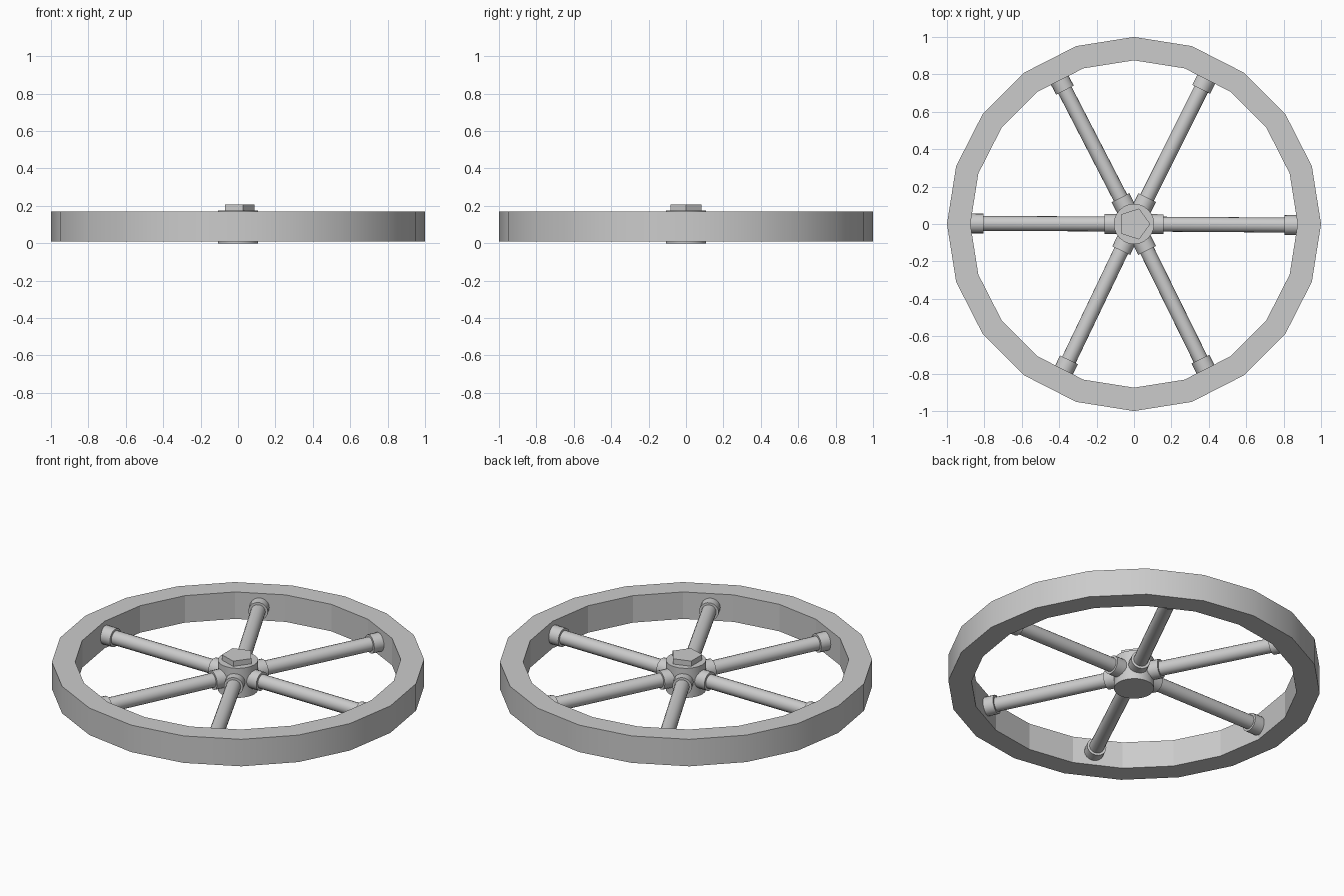
import bpy, bmesh
from math import radians, cos, sin, pi
from mathutils import Vector

if "Cube" in bpy.data.objects:
    bpy.data.objects.remove(bpy.data.objects["Cube"])

MID = 0.09  # height of the spoke axis


def finish(name, bm, smooth=True):
    bmesh.ops.recalc_face_normals(bm, faces=bm.faces)
    me = bpy.data.meshes.new(name)
    bm.to_mesh(me)
    bm.free()
    ob = bpy.data.objects.new(name, me)
    bpy.context.collection.objects.link(ob)
    if smooth:
        bpy.ops.object.select_all(action='DESELECT')
        ob.select_set(True)
        bpy.context.view_layer.objects.active = ob
        bpy.ops.object.shade_smooth_by_angle(angle=radians(35))
    return ob


def lathe(name, profile, sides, closed=False, smooth=True):
    bm = bmesh.new()
    rings = [[bm.verts.new((r * cos(2 * pi * i / sides), r * sin(2 * pi * i / sides), z))
              for i in range(sides)] for r, z in profile]
    pairs = list(zip(rings, rings[1:]))
    if closed:
        pairs.append((rings[-1], rings[0]))
    else:
        bm.faces.new(rings[0])
        bm.faces.new(rings[-1])
    for a, b in pairs:
        for i in range(sides):
            j = (i + 1) % sides
            bm.faces.new((a[i], a[j], b[j], b[i]))
    return finish(name, bm, smooth)


def rod(name, angle, r0, r1, radius, sides=18):
    d = Vector((cos(angle), sin(angle), 0))
    ob = lathe(name, [(radius, r0), (radius, r1)], sides)
    ob.rotation_euler = d.to_track_quat('Z', 'Y').to_euler()
    ob.location = (0, 0, MID)
    return ob


# 20-sided rim, with facets showing on the inside
rim = lathe("rim", [(1, 0.01), (1, 0.17), (0.875, 0.17), (0.875, 0.01)], 20, closed=True)
for p in rim.data.polygons:
    if p.normal.dot(p.center) < -0.5:
        p.use_smooth = False

# hub drum and pentagonal nut
lathe("hub", [(0.108, 0), (0.108, 0.175)], 24)
lathe("hub_nut", [(0.087, 0.17), (0.087, 0.206)], 5, smooth=False)

# spokes with a collar at each end
for n, deg in enumerate((-0.4, 63.5, 117.3, 179.8, 244.4, 296.2)):
    a = radians(deg)
    rod(f"spoke_{n}", a, 0.05, 0.875, 0.04)
    rod(f"inner_collar_{n}", a, 0.06, 0.158, 0.053)
    rod(f"outer_collar_{n}", a, 0.805, 0.875, 0.053)
